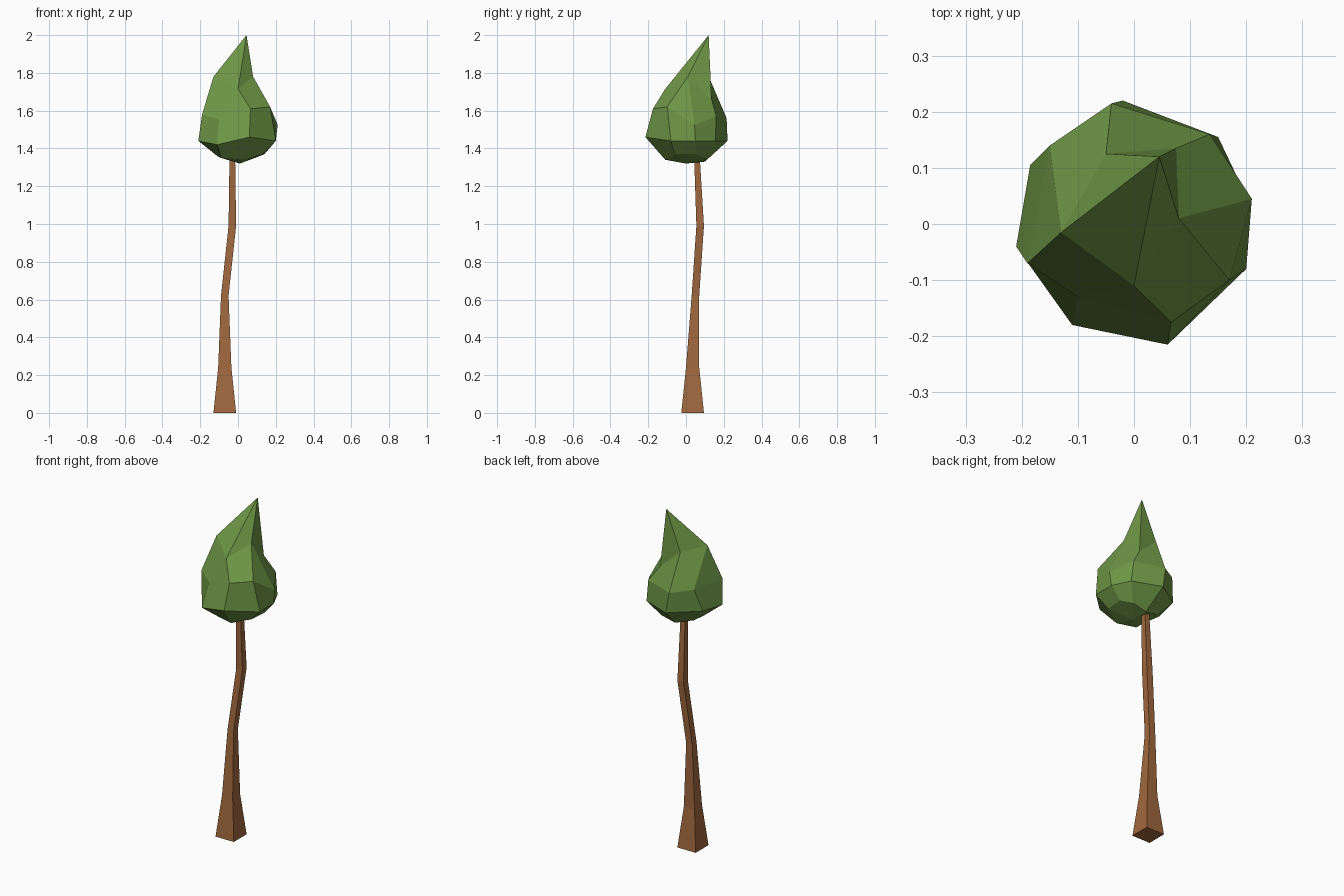
import bpy
import bmesh
from mathutils import Vector

default_cube = bpy.data.objects.get("Cube")
if default_cube:
    bpy.data.objects.remove(default_cube, do_unlink=True)


def make_material(name, colour):
    material = bpy.data.materials.new(name)
    material.use_nodes = True
    material.diffuse_color = (*colour, 1)
    shader = material.node_tree.nodes["Principled BSDF"]
    shader.inputs["Base Color"].default_value = (*colour, 1)
    shader.inputs["Roughness"].default_value = 0.9
    return material


def add_object(name, bm, material):
    bmesh.ops.recalc_face_normals(bm, faces=bm.faces)
    mesh = bpy.data.meshes.new(name)
    bm.to_mesh(mesh)
    bm.free()
    mesh.materials.append(material)
    obj = bpy.data.objects.new(name, mesh)
    bpy.context.collection.objects.link(obj)
    return obj


def loft(bm, lower, upper):
    """Join two rings of vertices, skipping corners that coincide."""
    count = len(lower)
    for i in range(count):
        j = (i + 1) % count
        corners = list(dict.fromkeys((lower[i], lower[j], upper[j], upper[i])))
        if len(corners) > 2:
            bm.faces.new(corners)


def make_trunk(material):
    # Square sections: centre x, centre y, height, half width
    sections = [(-.07, .035, 0, .06), (-.07, .035, .24, .035),
                (-.07, .05, .62, .02), (-.03, .075, .99, .02),
                (-.03, .055, 1.42, .014)]
    bm = bmesh.new()
    rings = []
    for x, y, z, half in sections:
        corners = [(-1, -1), (1, -1), (1, 1), (-1, 1)]
        rings.append([bm.verts.new((x + half * u, y + half * v, z))
                      for u, v in corners])
    for lower, upper in zip(rings, rings[1:]):
        loft(bm, lower, upper)
    bm.faces.new(rings[0])
    bm.faces.new(rings[-1])
    return add_object("trunk", bm, material)


def make_crown(material):
    # Eight-column irregular rings in hundredths, front-left column first;
    # repeated points close a column into a triangle
    front, right, left = (0, -11, 171.5), (8, 1, 178), (-13, -1.5, 178)
    base = [(-9, -9, 135), (3, -11, 134), (13, -6, 137), (14, 5, 137),
            (9, 10, 135), (0, 10, 133), (-10, 7, 136), (-11, 0, 136)]
    widest = [(-11, -18, 142), (6, -21.5, 146), (20, -8, 144), (20, 5, 144),
              (15, 15.5, 144), (-2, 22, 144), (-18.5, 10.5, 145),
              (-21, -4, 144)]
    shoulder = [(-10, -13, 155.5), (6.6, -17.5, 161), (17, -10, 162),
                (21, 4.5, 152.5), (13.5, 16, 157), (-4, 21.5, 156),
                (-15, 14, 158), (-19, -7, 158)]
    neck = [front, front, right, right, (7.5, 13.5, 166), (-5, 12.5, 177),
            left, left]
    tip, bottom = (4.5, 12, 200), (1, 0, 132)

    bm = bmesh.new()
    cache = {}

    def vertex(point):
        if point not in cache:
            cache[point] = bm.verts.new(Vector(point) / 100)
        return cache[point]

    outlines = [[bottom] * 8, base, widest, shoulder, neck, [tip] * 8]
    rings = [[vertex(point) for point in outline] for outline in outlines]
    for lower, upper in zip(rings, rings[1:]):
        loft(bm, lower, upper)
    return add_object("leaf_crown", bm, material)


bark = make_material("brown bark", (.35, .138, .048))
leaves = make_material("leaf green", (.155, .305, .061))
make_trunk(bark)
make_crown(leaves)
